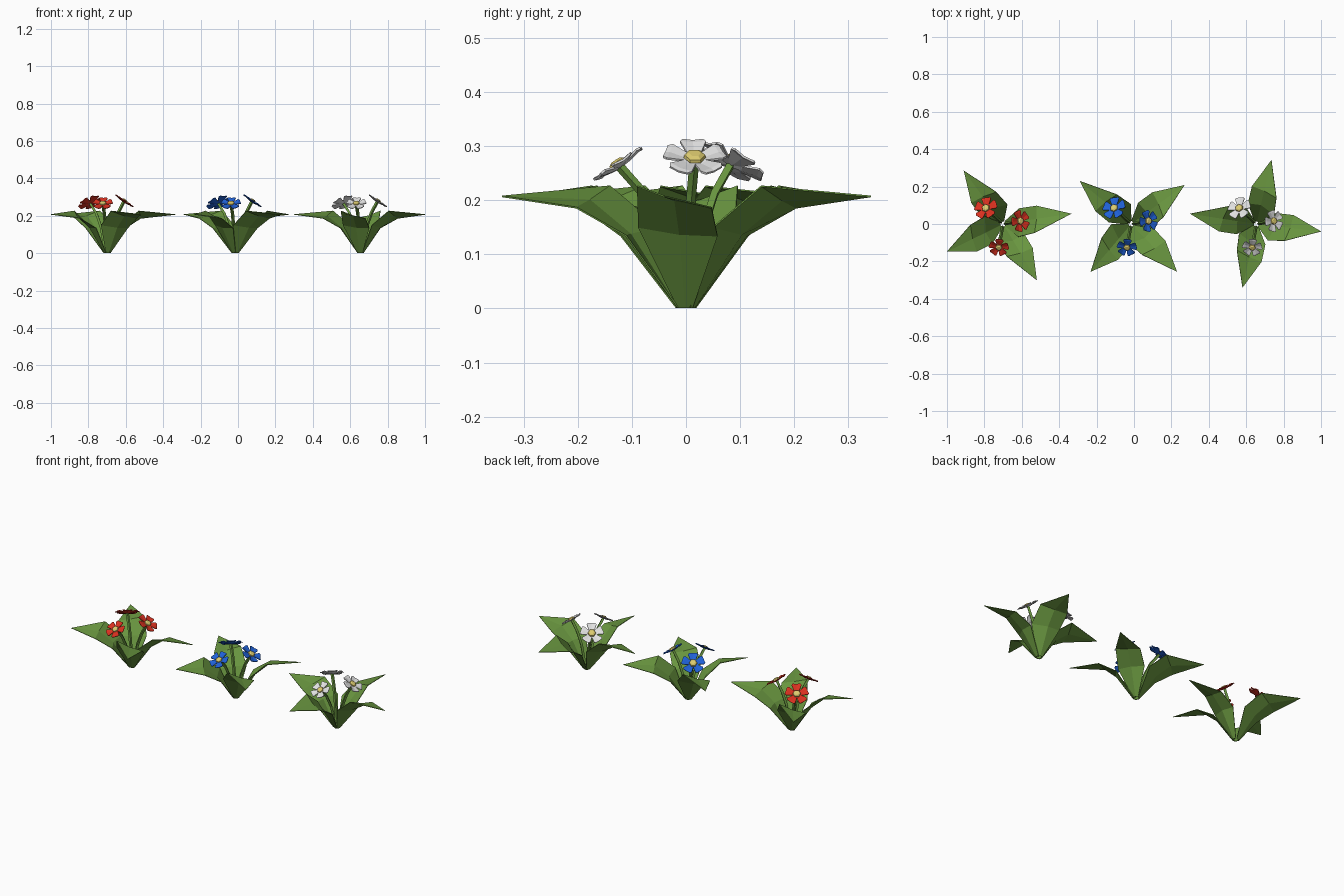
import bpy, bmesh, math
from mathutils import Vector

if "Cube" in bpy.data.objects:
    bpy.data.objects.remove(bpy.data.objects["Cube"])


def material(name, rgb):
    m = bpy.data.materials.new(name)
    m.diffuse_color = (*rgb, 1)
    m.use_nodes = True
    m.node_tree.nodes["Principled BSDF"].inputs["Base Color"].default_value = m.diffuse_color
    return m


GREEN = material("leaf green", (0.14, 0.30, 0.05))
YELLOW = material("soft yellow", (0.72, 0.60, 0.16))
RED = material("red", (0.70, 0.03, 0.014))
BLUE = material("blue", (0.014, 0.12, 0.68))
WHITE = material("white", (0.75, 0.75, 0.75))


def add_object(name, bm, mat, thickness=0):
    bmesh.ops.recalc_face_normals(bm, faces=bm.faces)
    me = bpy.data.meshes.new(name)
    bm.to_mesh(me)
    bm.free()
    me.materials.append(mat)
    ob = bpy.data.objects.new(name, me)
    bpy.context.collection.objects.link(ob)
    if thickness:
        mod = ob.modifiers.new("thickness", 'SOLIDIFY')
        mod.thickness = thickness
        mod.offset = 0
    return ob


def loft(bm, rows):
    """Skin neighbouring rows of points with quads."""
    rows = [[bm.verts.new(p) for p in r] for r in rows]
    for a, b in zip(rows, rows[1:]):
        for i in range(len(a) - 1):
            bm.faces.new((a[i], a[i + 1], b[i + 1], b[i]))
    return rows


def leaf(name, base, tip):
    # folded blade, rolled so its right edge is higher, bending out to a point
    flat = Vector((tip[0] - base.x, tip[1] - base.y, 0))
    length, d = flat.length, flat.normalized()
    side = Vector((-d.y, d.x, 0))
    # per row: (distance along, sideways, height) of right edge, midrib, left edge
    sections = (((0.010, -0.014, 0.002), (0.016, 0, 0.002), (0.012, 0.014, 0.002)),
                ((0.070, -0.080, 0.150), (0.105, 0, 0.137), (0.098, 0.070, 0.134)),
                ((0.160, -0.072, 0.226), (0.182, 0, 0.200), (0.192, 0.070, 0.186)))
    rows = [[base + d * a + side * s + Vector((0, 0, z)) for a, s, z in row] for row in sections]
    bm = bmesh.new()
    last = loft(bm, rows)[-1]
    point = bm.verts.new(base + d * length + Vector((0, 0, 0.207)))
    for i in range(2):
        bm.faces.new((last[i], last[i + 1], point))
    add_object(name, bm, GREEN, 0.003)


def flower(name, base, offset, z, facing, radius, mat):
    centre = base + Vector((offset[0], offset[1], z))
    out = Vector((*facing, 0)).normalized()
    n = out * math.sin(math.radians(34)) + Vector((0, 0, math.cos(math.radians(34))))
    u = Vector((-out.y, out.x, 0))
    v = n.cross(u)

    # petals
    bm = bmesh.new()
    for k in range(5):
        a = math.tau * k / 5
        d, s = u * math.sin(a) + v * math.cos(a), u * math.cos(a) - v * math.sin(a)
        rows = []
        for r, w, h in ((0.05, 0.1, -0.06), (0.36, 0.25, -0.04), (0.85, 0.43, 0.05), (1.0, 0.34, 0.03)):
            p = centre + (d * r + n * h) * radius
            rows.append([p - s * w * radius, p - n * 0.05 * radius, p + s * w * radius])
        loft(bm, rows)
    add_object(name + " petals", bm, mat, 0.004)

    # domed centre
    bm = bmesh.new()
    rings = []
    for r, h in ((0.37, 0.0), (0.34, 0.1), (0.2, 0.18)):
        ring = [centre + ((u * math.cos(math.tau * i / 6) + v * math.sin(math.tau * i / 6)) * r
                          + n * h) * radius for i in range(6)]
        rings.append(ring + ring[:1])
    loft(bm, rings)
    bmesh.ops.remove_doubles(bm, verts=bm.verts, dist=1e-5)
    bmesh.ops.holes_fill(bm, edges=bm.edges, sides=6)
    add_object(name + " centre", bm, YELLOW)

    # curved four-sided stem
    top = centre - n * radius * 0.1
    flat = Vector((top.x - base.x, top.y - base.y, 0))
    path = [base + flat * 0.12 + Vector((0, 0, 0.02)),
            base + flat * 0.36 + Vector((0, 0, 0.14)),
            base + flat * 0.64 + Vector((0, 0, 0.212)), top]
    bm = bmesh.new()
    rings = []
    w = u.cross(Vector((flat.x, flat.y, 0.2)).normalized())
    for p in path:
        ring = [p + (u * math.cos(math.tau * i / 4) + w * math.sin(math.tau * i / 4)) * 0.009
                for i in range(4)]
        rings.append(ring + ring[:1])
    loft(bm, rings)
    bmesh.ops.remove_doubles(bm, verts=bm.verts, dist=1e-5)
    bmesh.ops.holes_fill(bm, edges=bm.edges, sides=4)
    add_object(name + " stem", bm, GREEN)


# three plants: base x, petal colour, leaf tips
PLANTS = (
    ("red", -0.70, RED, ((-0.91, 0.285), (-0.335, 0.055), (-0.52, -0.30), (-1.0, -0.147))),
    ("blue", -0.015, BLUE, ((-0.29, 0.23), (0.27, 0.208), (0.23, -0.255), (-0.232, -0.255))),
    ("white", 0.655, WHITE, ((0.735, 0.342), (1.0, -0.04), (0.58, -0.34), (0.30, 0.055))),
)
# offset, height, facing, radius
FLOWERS = (
    ((-0.092, 0.085), 0.270, (-0.6, 0.8), 0.062),
    ((0.092, 0.016), 0.279, (1, 0.08), 0.056),
    ((-0.023, -0.125), 0.266, (-0.1, -1), 0.052),
)
for label, x, colour, tips in PLANTS:
    origin = Vector((x, 0, 0))
    for i, t in enumerate(tips):
        leaf(f"{label} plant leaf {i + 1}", origin, t)
    for i, (o, z, f, r) in enumerate(FLOWERS):
        flower(f"{label} flower {i + 1}", origin, o, z, f, r, colour)
